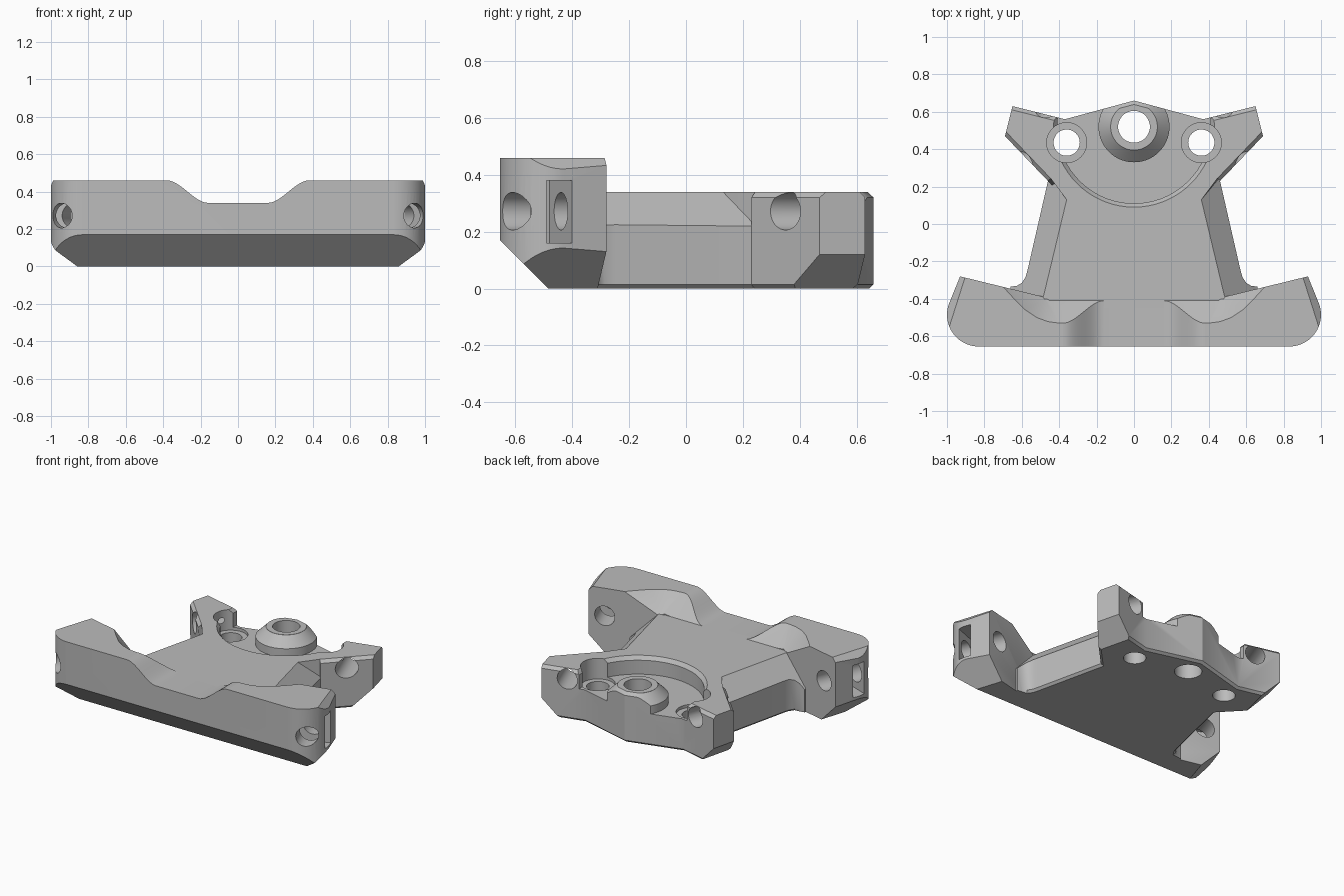
import bpy, bmesh, math
from mathutils import Vector, Matrix

cube = bpy.data.objects.get("Cube")
if cube:
    bpy.data.objects.remove(cube, do_unlink=True)

grey = bpy.data.materials.new("plain grey")
grey.use_nodes = True
grey.diffuse_color = (0.5, 0.5, 0.5, 1)
grey.node_tree.nodes["Principled BSDF"].inputs["Base Color"].default_value = (0.5, 0.5, 0.5, 1)


def finish(bm, name):
    bmesh.ops.recalc_face_normals(bm, faces=bm.faces)
    mesh = bpy.data.meshes.new(name)
    bm.to_mesh(mesh)
    bm.free()
    mesh.materials.append(grey)
    ob = bpy.data.objects.new(name, mesh)
    bpy.context.scene.collection.objects.link(ob)
    return ob


def mirrored(half):
    """Close a half outline (x >= 0, back to front) across x = 0."""
    return half + [(-x, y) for x, y in reversed(half) if x > 0]


def prism(points, low, high):
    bm = bmesh.new()
    face = bm.faces.new([bm.verts.new((x, y, low)) for x, y in points])
    out = bmesh.ops.extrude_face_region(bm, geom=[face])
    verts = [g for g in out["geom"] if isinstance(g, bmesh.types.BMVert)]
    bmesh.ops.translate(bm, verts=verts, vec=(0, 0, high - low))
    bmesh.ops.recalc_face_normals(bm, faces=bm.faces)
    return bm


def slice_off(bm, point, normal):
    """Cut away everything beyond a plane, on both sides of the model."""
    for s in (1, -1):
        co = Vector((point[0] * s, point[1], point[2]))
        no = Vector((normal[0] * s, normal[1], normal[2]))
        geom = bm.verts[:] + bm.edges[:] + bm.faces[:]
        cut = bmesh.ops.bisect_plane(bm, geom=geom, plane_co=co, plane_no=no, clear_outer=True)
        edges = [g for g in cut["geom_cut"] if isinstance(g, bmesh.types.BMEdge)]
        if edges:
            bmesh.ops.edgeloop_fill(bm, edges=edges)
        if not normal[0]:
            break


def bevel_level(bm, z, width, rule):
    edges = [e for e in bm.edges if all(abs(v.co.z - z) < 1e-4 for v in e.verts)
             and rule((e.verts[0].co + e.verts[1].co) / 2)]
    bmesh.ops.bevel(bm, geom=edges, offset=width, segments=1, affect='EDGES')


def rod(start, end, radius):
    a, b = Vector(start), Vector(end)
    bm = bmesh.new()
    turn = (b - a).to_track_quat('Z', 'Y').to_matrix().to_4x4()
    bmesh.ops.create_cone(bm, cap_ends=True, segments=48, radius1=radius, radius2=radius,
                          depth=(b - a).length, matrix=Matrix.Translation((a + b) / 2) @ turn)
    return finish(bm, "hole_cutter")


# Front bar: rounded front corners, slanted ends and chamfers
arc = [math.radians(18 - 108 * i / 14) for i in range(15)]
bar_half = [(0.45, -0.41), (0.48, -0.39), (0.93, -0.28)]
bar_half += [(0.83 + 0.17 * math.cos(a), -0.485 + 0.17 * math.sin(a)) for a in arc]
bm = prism(mirrored(bar_half), 0, 0.46)
slice_off(bm, (0, -0.655, 0.17), (0, -1, -1))
slice_off(bm, (0.93, -0.28, 0.13), (0.953, 0.303, -1))
slice_off(bm, (0.905, -0.29, 0.46), (0.953, 0.303, 1))
front_bar = finish(bm, "front_bar")

# Tapered body with chamfered flanks and filleted roots
bm = prism(mirrored([(0.443, 0.3), (0.46, 0.23), (0.57, -0.25), (0.58, -0.285), (0.6, -0.315),
                     (0.625, -0.33), (0.66, -0.335), (0.66, -0.45)]), 0, 0.34)
bevel_level(bm, 0, 0.015, lambda c: -0.33 < c.y < 0.29)
slice_off(bm, (0.42, -0.12, 0.34), (0.972, 0.233, 1))
body = finish(bm, "body")

# Rear head with two arms
bm = prism(mirrored([(0, 0.66), (0.37, 0.56), (0.65, 0.63), (0.69, 0.47), (0.46, 0.23),
                     (0.36, 0.13), (0.2, -0.03)]), 0, 0.34)
bevel_level(bm, 0.34, 0.02, lambda c: c.y > 0.58 or (c.y > 0.25 and abs(c.x) < 0.6))
bevel_level(bm, 0, 0.015, lambda c: c.y > 0.25)
slice_off(bm, (0.69, 0.47, 0.12), (0.97, 0.24, -1))
rear_head = finish(bm, "rear_head")

# Cutter: dip in the middle of the bar
dip = [(0.38 - 0.22 * t, 0.46 - 0.12 * t * t * (3 - 2 * t)) for t in [i / 16 for i in range(17)]]
bm = prism(mirrored([(0.38, 0.6)] + dip), -1, 0)
bm.transform(Matrix.Rotation(math.radians(90), 4, 'X'))
bmesh.ops.translate(bm, verts=bm.verts, vec=(0, -1, 0))
dip_cutter = finish(bm, "dip_cutter")

# Cutter: sloped scoop behind the bar
bm = bmesh.new()
rim = [(0.4, -0.53), (0.46, -0.522), (0.52, -0.5), (0.58, -0.46), (0.65, -0.39), (0.7, -0.335), (0.72, -0.25)]
floor = [(0.4, -0.41), (0.48, -0.4), (0.6, -0.25)]
for s in (1, -1):
    for x, y in rim:
        for z in (0.46, 0.55):
            bm.verts.new((s * x, y, z))
    for x, y in floor:
        bm.verts.new((s * x, y, 0.34))
bmesh.ops.convex_hull(bm, input=bm.verts)
scoop_cutter = finish(bm, "scoop_cutter")

# Cutter: round recess that leaves the conical boss standing
bm = bmesh.new()
profile = [(0.125, 0.4), (0.125, 0.339), (0.19, 0.275), (0.19, 0.22),
           (0.41, 0.22), (0.41, 0.315), (0.43, 0.34), (0.43, 0.4)]
ring = [bm.verts.new((r, 0.52, z)) for r, z in profile]
edges = [bm.edges.new((ring[i - 1], ring[i])) for i in range(len(ring))]
bmesh.ops.spin(bm, geom=ring + edges, cent=(0, 0.52, 0), axis=(0, 0, 1),
               angle=math.tau, steps=72, use_duplicate=False)
bmesh.ops.remove_doubles(bm, verts=bm.verts, dist=1e-4)
recess_cutter = finish(bm, "recess_cutter")

# Cutters: vertical holes, long side holes and nut slots
head_cutters = [recess_cutter, rod((0, 0.52, -0.1), (0, 0.52, 0.5), 0.085)]
bar_cutters = [dip_cutter, scoop_cutter]
for s in (1, -1):
    head_cutters.append(rod((s * 0.36, 0.435, -0.1), (s * 0.36, 0.435, 0.5), 0.07))
    head_cutters.append(rod((s * 0.36, 0.435, 0.2), (s * 0.36, 0.435, 0.5), 0.107))
    side = rod((s * 1.017, -0.8, 0.272), (s * 0.402, 0.8, 0.272), 0.066)
    head_cutters.append(side)
    bm = bmesh.new()
    spin = Matrix.Rotation(s * math.radians(21), 4, 'Z')
    bmesh.ops.create_cube(bm, size=1, matrix=Matrix.Translation((s * 0.895, -0.482, 0.27)) @ spin
                          @ Matrix.Translation((s * 0.1, 0, 0)) @ Matrix.Diagonal((0.42, 0.09, 0.22, 1)))
    bar_cutters += [side, finish(bm, "slot_cutter")]


def carve(ob, cutters):
    bpy.ops.object.select_all(action='DESELECT')
    bpy.context.view_layer.objects.active = ob
    ob.select_set(True)
    for cutter in cutters:
        mod = ob.modifiers.new("cut", 'BOOLEAN')
        mod.operation = 'DIFFERENCE'
        mod.solver = 'EXACT'
        mod.object = cutter
        bpy.ops.object.modifier_apply(modifier=mod.name)
    bpy.ops.object.shade_smooth_by_angle(angle=math.radians(30))


carve(front_bar, bar_cutters)
carve(body, [recess_cutter])
carve(rear_head, head_cutters)

for cutter in set(bar_cutters + head_cutters):
    bpy.data.objects.remove(cutter, do_unlink=True)
